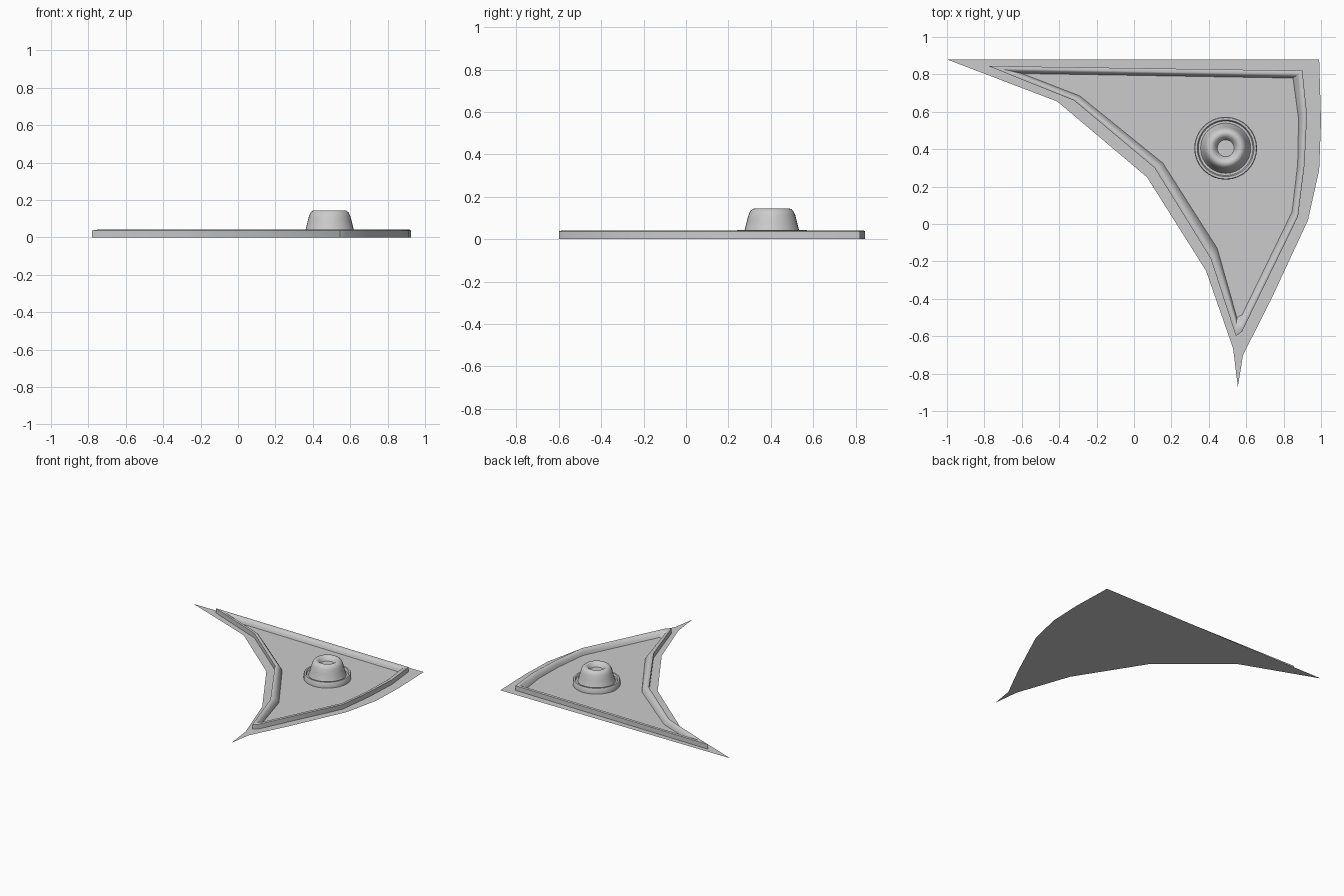
import bpy, bmesh
from math import cos, sin, pi, radians

if "Cube" in bpy.data.objects:
    bpy.data.objects.remove(bpy.data.objects["Cube"])


def make_object(name, bm, smooth=True):
    bmesh.ops.recalc_face_normals(bm, faces=bm.faces)
    mesh = bpy.data.meshes.new(name)
    bm.to_mesh(mesh)
    bm.free()
    ob = bpy.data.objects.new(name, mesh)
    bpy.context.collection.objects.link(ob)
    if smooth:
        bpy.ops.object.select_all(action='DESELECT')
        ob.select_set(True)
        bpy.context.view_layer.objects.active = ob
        bpy.ops.object.shade_smooth_by_angle(angle=radians(40))
    return ob


def loft(bm, rings):
    # Bridge successive closed rings of points with quads
    loops = [[bm.verts.new(p) for p in ring] for ring in rings]
    for a, b in zip(loops, loops[1:]):
        n = len(a)
        for i in range(n):
            j = (i + 1) % n
            bm.faces.new((a[i], a[j], b[j], b[i]))
    return loops


# Thin flat base sheet
outline = [(-1, .88), (.99, .88), (1, .55), (.99, .29), (.93, .02), (.73, -.41),
           (.583, -.70), (.555, -.87), (.53, -.665), (.385, -.25), (.07, .25), (-.41, .655)]
bm = bmesh.new()
face = bm.faces.new([bm.verts.new((x, y, 0)) for x, y in outline])
bmesh.ops.triangulate(bm, faces=[face])
make_object("base_sheet", bm, smooth=False)

# Raised rim: steep outer wall rolling down to the inside
outer = [(-.78, .845), (.90, .82), (.925, .585), (.912, .32), (.877, .04), (.578, -.575),
         (.545, -.60), (.41, -.185), (.11, .30), (-.32, .66)]
inner = [(-.60, .805), (.85, .78), (.88, .56), (.875, .32), (.845, .065), (.578, -.485),
         (.55, -.50), (.445, -.13), (.155, .325), (-.29, .685)]
profile = [(0, 0), (0, .037), (.15, .041), (.35, .041), (.55, .036), (.75, .026), (.9, .013), (1, 0)]
bm = bmesh.new()
loft(bm, [[(a[0] + (b[0] - a[0]) * t, a[1] + (b[1] - a[1]) * t, z)
           for a, b in zip(outer, inner)] for t, z in profile])
make_object("raised_rim", bm)

# Round boss: collar, shallow groove, domed knob and dimple
boss = [(.168, 0), (.168, .038), (.164, .043), (.152, .043), (.146, .03), (.134, .03),
        (.128, .045), (.118, .085), (.11, .115), (.102, .132), (.09, .143), (.076, .145),
        (.064, .139), (.054, .128), (.045, .113)]
cx, cy, sides = .49, .405, 32
bm = bmesh.new()
loops = loft(bm, [[(cx + r * cos(2 * pi * i / sides), cy + r * sin(2 * pi * i / sides), z)
                   for i in range(sides)] for r, z in boss])
bm.faces.new(loops[-1])
make_object("round_boss", bm)
